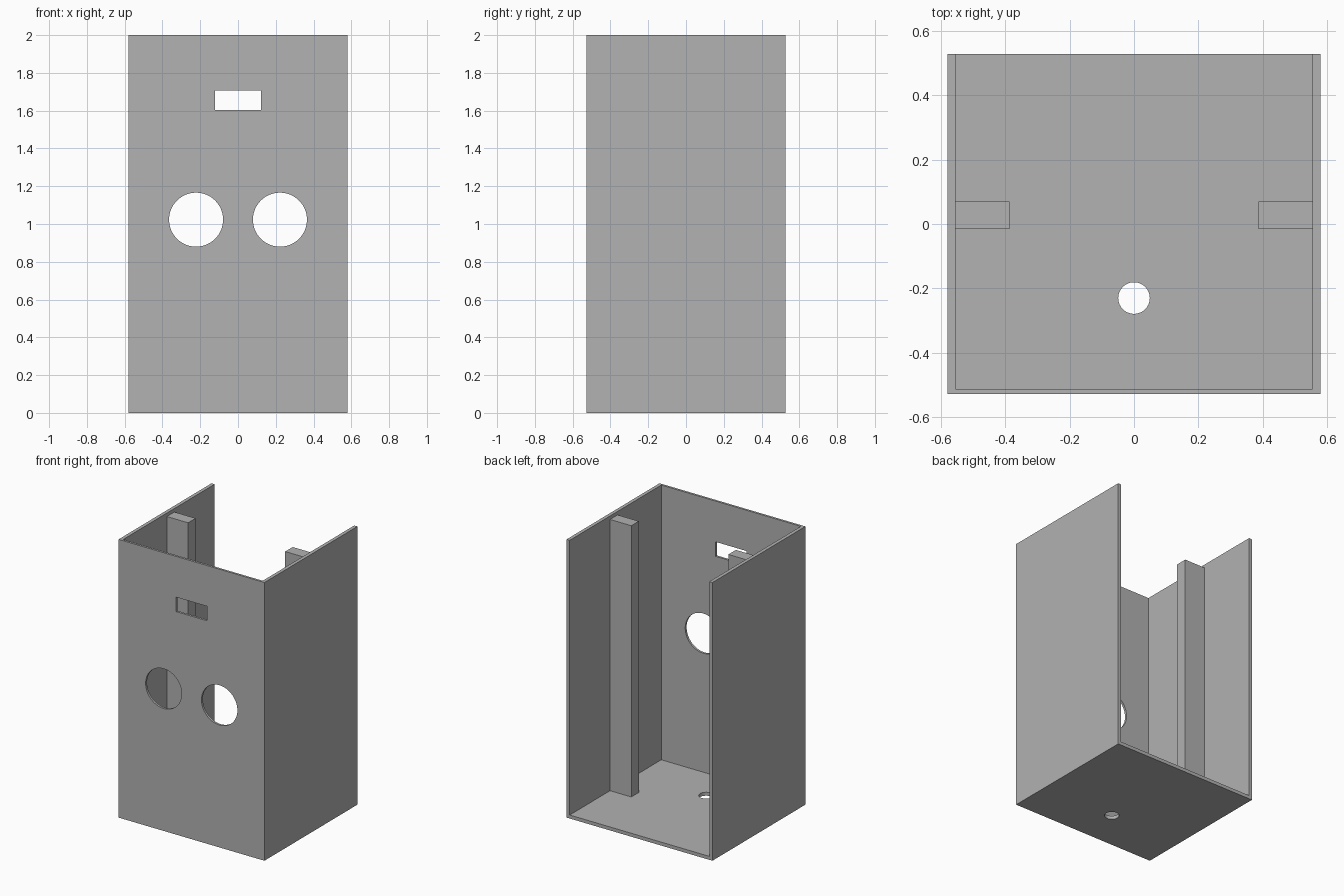
import bpy
import math

if "Cube" in bpy.data.objects:
    bpy.data.objects.remove(bpy.data.objects["Cube"], do_unlink=True)

grey = bpy.data.materials.new("plain grey")
grey.use_nodes = True
colour = (0.445, 0.445, 0.445, 1)
grey.diffuse_color = colour
grey.node_tree.nodes["Principled BSDF"].inputs["Base Color"].default_value = colour


def box(name, low, high):
    """Box between two opposite corners."""
    bpy.ops.mesh.primitive_cube_add(size=1)
    ob = bpy.context.object
    ob.name = name
    for v in ob.data.vertices:
        v.co = [high[i] if v.co[i] > 0 else low[i] for i in range(3)]
    ob.data.materials.append(grey)
    return ob


def drill(name, radius, centre, rotation=(0, 0, 0)):
    """Cylinder used to cut a round hole."""
    bpy.ops.mesh.primitive_cylinder_add(vertices=64, radius=radius, depth=0.2,
                                        location=centre, rotation=rotation)
    ob = bpy.context.object
    ob.name = name
    ob.data.materials.append(grey)
    return ob


def cut(target, cutter):
    """Subtract the cutter and discard it."""
    cutter.hide_render = True
    bpy.context.view_layer.objects.active = target
    mod = target.modifiers.new("cut", 'BOOLEAN')
    mod.operation = 'DIFFERENCE'
    mod.solver = 'EXACT'
    mod.object = cutter
    bpy.ops.object.modifier_apply(modifier=mod.name)
    bpy.data.objects.remove(cutter, do_unlink=True)


W, D, H = 0.58, 0.528, 2.0      # half width, half depth, height
WALL, FRONT = 0.025, 0.016      # side and floor thickness, front thickness

# Shell: floor, front and two sides, open at the top and back
shell = box("housing_shell", (-W, -D, 0), (W, D, H))
cut(shell, box("cavity", (-W + WALL, -D + FRONT, WALL), (W - WALL, D + 1, H + 1)))

# Front openings: a slot above two round holes
cut(shell, box("slot", (-0.122, -D - 0.1, 1.603), (0.122, -D + 0.1, 1.707)))
for side in (-1, 1):
    cut(shell, drill("round_hole", 0.143, (side * 0.222, -D, 1.023), (math.pi / 2, 0, 0)))

# Cable hole in the floor
cut(shell, drill("floor_hole", 0.049, (0, -0.23, 0)))

# Upright posts against the inside of each side wall
for name, side in (("right_post", -1), ("left_post", 1)):
    xs = sorted((side * 0.386, side * (W - WALL)))
    box(name, (xs[0], -0.015, WALL), (xs[1], 0.07, 1.975))
